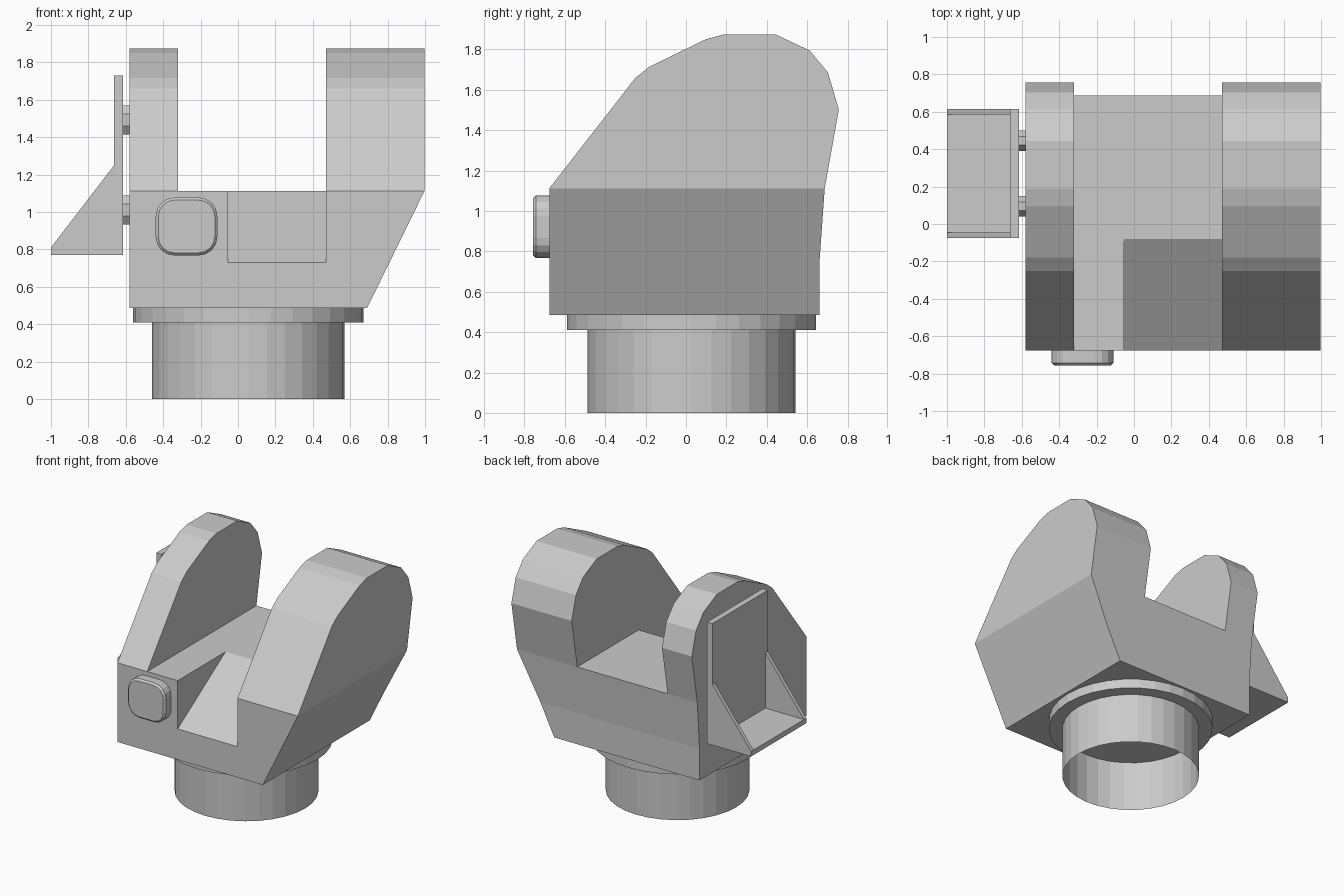
import bpy, bmesh, math
from mathutils import Vector

cube = bpy.data.objects.get("Cube")
if cube:
    bpy.data.objects.remove(cube, do_unlink=True)

grey = bpy.data.materials.new("light grey")
grey.use_nodes = True
GREY = (0.6, 0.6, 0.6, 1)
grey.diffuse_color = GREY
grey.node_tree.nodes["Principled BSDF"].inputs["Base Color"].default_value = GREY


def finish(name, bm):
    """Turn a bmesh into a flat shaded grey object."""
    bmesh.ops.recalc_face_normals(bm, faces=bm.faces)
    mesh = bpy.data.meshes.new(name)
    bm.to_mesh(mesh)
    bm.free()
    mesh.materials.append(grey)
    obj = bpy.data.objects.new(name, mesh)
    bpy.context.collection.objects.link(obj)
    return obj


def prism(name, outline, axis, start, end):
    """Extrude a 2D outline along x (outline is y,z) or y (outline is x,z)."""
    bm = bmesh.new()
    place = (lambda a, b: (start, a, b)) if axis == "x" else (lambda a, b: (a, start, b))
    face = bm.faces.new([bm.verts.new(place(a, b)) for a, b in outline])
    extruded = bmesh.ops.extrude_face_region(bm, geom=[face])["geom"]
    shift = Vector((end - start, 0, 0) if axis == "x" else (0, end - start, 0))
    bmesh.ops.translate(bm, vec=shift, verts=[v for v in extruded if isinstance(v, bmesh.types.BMVert)])
    return finish(name, bm)


def box(name, x, y, z):
    return prism(name, [(y[0], z[0]), (y[1], z[0]), (y[1], z[1]), (y[0], z[1])], "x", *x)


def cylinder(name, radius, z0, z1, caps):
    bm = bmesh.new()
    bmesh.ops.create_cone(bm, cap_ends=caps, segments=32, radius1=radius, radius2=radius, depth=z1 - z0)
    bmesh.ops.translate(bm, vec=(0.055, 0.027, (z0 + z1) / 2), verts=bm.verts)
    return finish(name, bm)


LEFT, FRONT, DECK, BASE = -0.58, -0.677, 1.112, 0.486

# Round neck, open underneath, with a flange
cylinder("neck_tube", 0.515, 0, 0.41, False)
cylinder("neck_flange", 0.617, 0.41, BASE, True)

# Main body: stacked sections, leaning out on one side and at the back
bm = bmesh.new()
rings = []
for z, right, back in ((BASE, 0.69, 0.66), (0.734, 0.812, 0.66), (DECK, 0.997, 0.687)):
    corners = ((LEFT, FRONT), (right, FRONT), (right, back), (LEFT, back))
    rings.append([bm.verts.new((x, y, z)) for x, y in corners])
for low, high in zip(rings, rings[1:]):
    for i in range(4):
        j = (i + 1) % 4
        bm.faces.new((low[i], low[j], high[j], high[i]))
bm.faces.new(rings[0])
bm.faces.new(rings[-1])
body = finish("body", bm)

# Sloping notch cut into the front of the deck
ramp_slope = (DECK - 0.73) / (-0.08 - FRONT)
ramp = [(FRONT - 0.1, 0.73 - 0.1 * ramp_slope), (-0.08 + 0.1, DECK + 0.1 * ramp_slope),
        (FRONT - 0.1, DECK + 0.1 * ramp_slope)]
cutter = prism("notch_cutter", ramp, "x", -0.053, 0.47)
cutter.hide_render = True
cutter.hide_viewport = True
cut = body.modifiers.new("notch", "BOOLEAN")
cut.operation = "DIFFERENCE"
cut.solver = "EXACT"
cut.object = cutter

# Pair of rounded upright arms
arm = [(FRONT, DECK), (-0.25, 1.66), (-0.18, 1.715), (0.097, 1.85), (0.186, 1.874), (0.444, 1.874),
       (0.612, 1.795), (0.703, 1.686), (0.757, 1.502), (0.687, DECK)]
prism("narrow_arm", arm, "x", LEFT, -0.32)
prism("wide_arm", arm, "x", 0.47, 0.997)

# Rounded front button with a softened rim
outline = []
for quarter, (sx, sz) in enumerate(((1, 1), (-1, 1), (-1, -1), (1, -1))):
    for step in range(5):
        a = math.radians(90 * quarter + 22.5 * step)
        outline.append((-0.275 + sx * 0.065 + 0.1 * math.cos(a), 0.922 + sz * 0.055 + 0.1 * math.sin(a)))
button = prism("front_button", outline, "y", FRONT, -0.757)
bm = bmesh.new()
bm.from_mesh(button.data)
rim = [e for e in bm.edges if all(v.co.y < -0.75 for v in e.verts)]
bmesh.ops.bevel(bm, geom=rim, offset=0.014, segments=1, affect="EDGES")
bm.to_mesh(button.data)
bm.free()

# Side bracket: back plate, shelf and two triangular gussets
Y0, Y1, THICK = -0.075, 0.615, 0.03
box("bracket_plate", (-0.662, -0.615), (Y0, Y1), (0.77, 1.73))
box("bracket_shelf", (-1.0, -0.662), (Y0, Y1), (0.77, 0.81))
gusset = [(-1.0, 0.81), (-0.662, 0.81), (-0.662, 1.25)]
for name, y in (("front_gusset", Y0), ("back_gusset", Y1 - THICK)):
    prism(name, gusset, "y", y, y + THICK)

# Four short pegs holding the bracket
for y in (0.095, 0.445):
    for z in (1.01, 1.492):
        peg = [(y + 0.06 * math.cos(a), z + 0.084 * math.sin(a))
               for a in (math.radians(22.5 + 45 * i) for i in range(8))]
        prism("bracket_peg", peg, "x", -0.615, LEFT)
